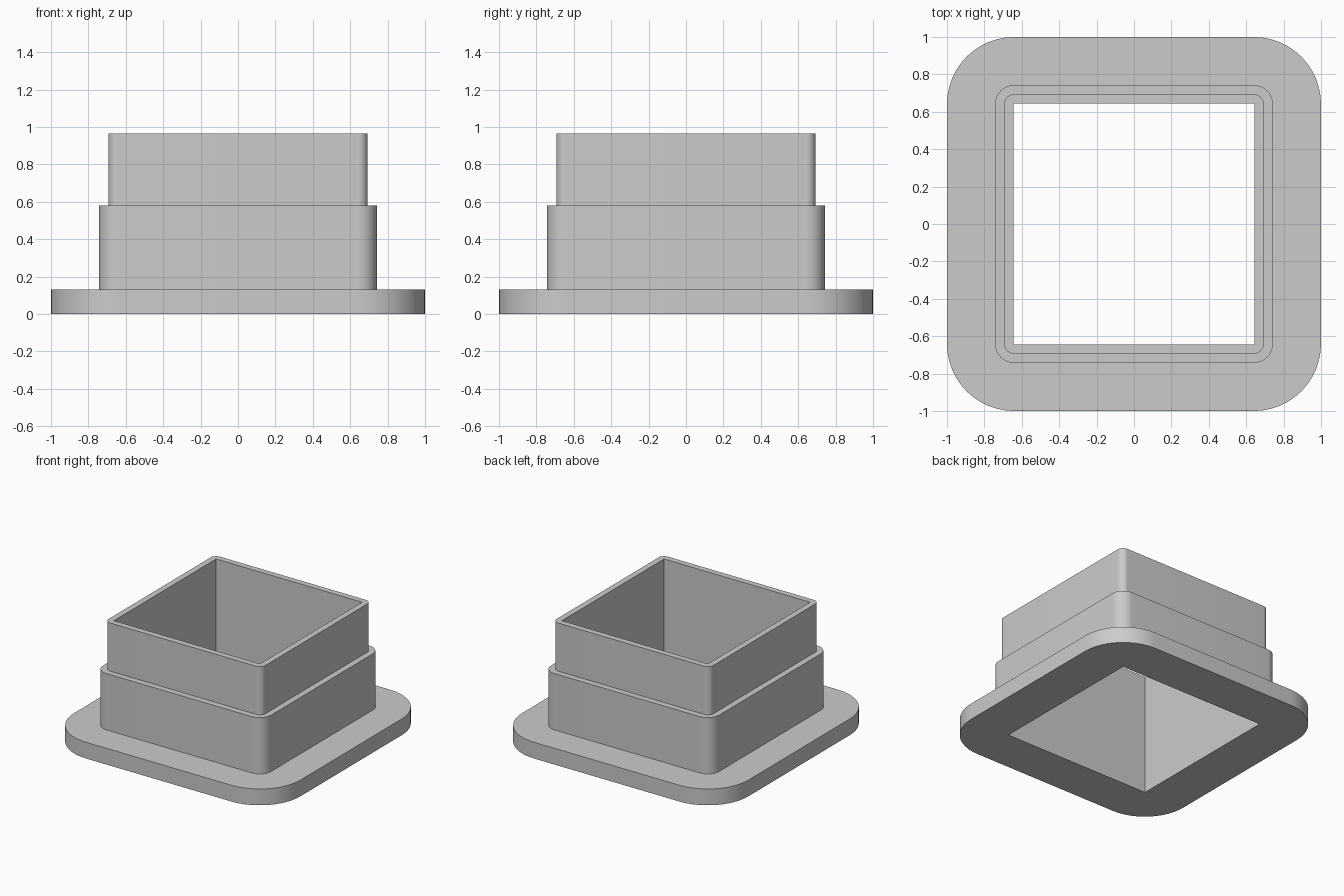
import bpy
import bmesh
from math import cos, sin, pi

cube = bpy.data.objects.get("Cube")
if cube:
    bpy.data.objects.remove(cube, do_unlink=True)

ARC_STEPS = 12  # segments per rounded corner

# Plain grey material
grey = bpy.data.materials.new("plain_grey")
grey.use_nodes = True
colour = (0.6, 0.6, 0.6, 1)
grey.diffuse_color = colour
for node in grey.node_tree.nodes:
    if node.type == 'BSDF_PRINCIPLED':
        node.inputs["Base Color"].default_value = colour


def rounded_square(bm, half, radius, z):
    """Ring of vertices around a square with rounded corners."""
    ring = []
    for corner, (sx, sy) in enumerate([(1, 1), (-1, 1), (-1, -1), (1, -1)]):
        for i in range(ARC_STEPS + 1):
            a = (corner + i / ARC_STEPS) * pi / 2
            ring.append(bm.verts.new((sx * (half - radius) + radius * cos(a),
                                      sy * (half - radius) + radius * sin(a), z)))
    return ring


def bridge(bm, lower, upper):
    n = len(lower)
    for i in range(n):
        j = (i + 1) % n
        bm.faces.new((lower[i], lower[j], upper[j], upper[i]))


# Outline of each tier: half width, corner radius
flange = (1.0, 0.36)
collar = (0.742, 0.1)
neck = (0.693, 0.05)
bore = (0.645, 0.0)

# Heights of the tier tops
flange_top, collar_top, neck_top = 0.13, 0.58, 0.965

# Up the stepped outside, over the rim, down the square bore, back to the start
sections = [(flange, 0), (flange, flange_top),
            (collar, flange_top), (collar, collar_top),
            (neck, collar_top), (neck, neck_top),
            (bore, neck_top), (bore, 0)]

bm = bmesh.new()
rings = [rounded_square(bm, *outline, z) for outline, z in sections]
for k, ring in enumerate(rings):
    bridge(bm, ring, rings[(k + 1) % len(rings)])

# Collapse the zero-radius bore corners to sharp ones
bmesh.ops.remove_doubles(bm, verts=bm.verts[:], dist=0.0001)
bmesh.ops.recalc_face_normals(bm, faces=bm.faces[:])

mesh = bpy.data.meshes.new("stepped_square_sleeve")
bm.to_mesh(mesh)
bm.free()
mesh.materials.append(grey)

sleeve = bpy.data.objects.new("stepped_square_sleeve", mesh)
bpy.context.collection.objects.link(sleeve)

# Smooth corners, sharp steps
bpy.ops.object.select_all(action='DESELECT')
sleeve.select_set(True)
bpy.context.view_layer.objects.active = sleeve
bpy.ops.object.shade_smooth_by_angle(angle=pi / 6)
